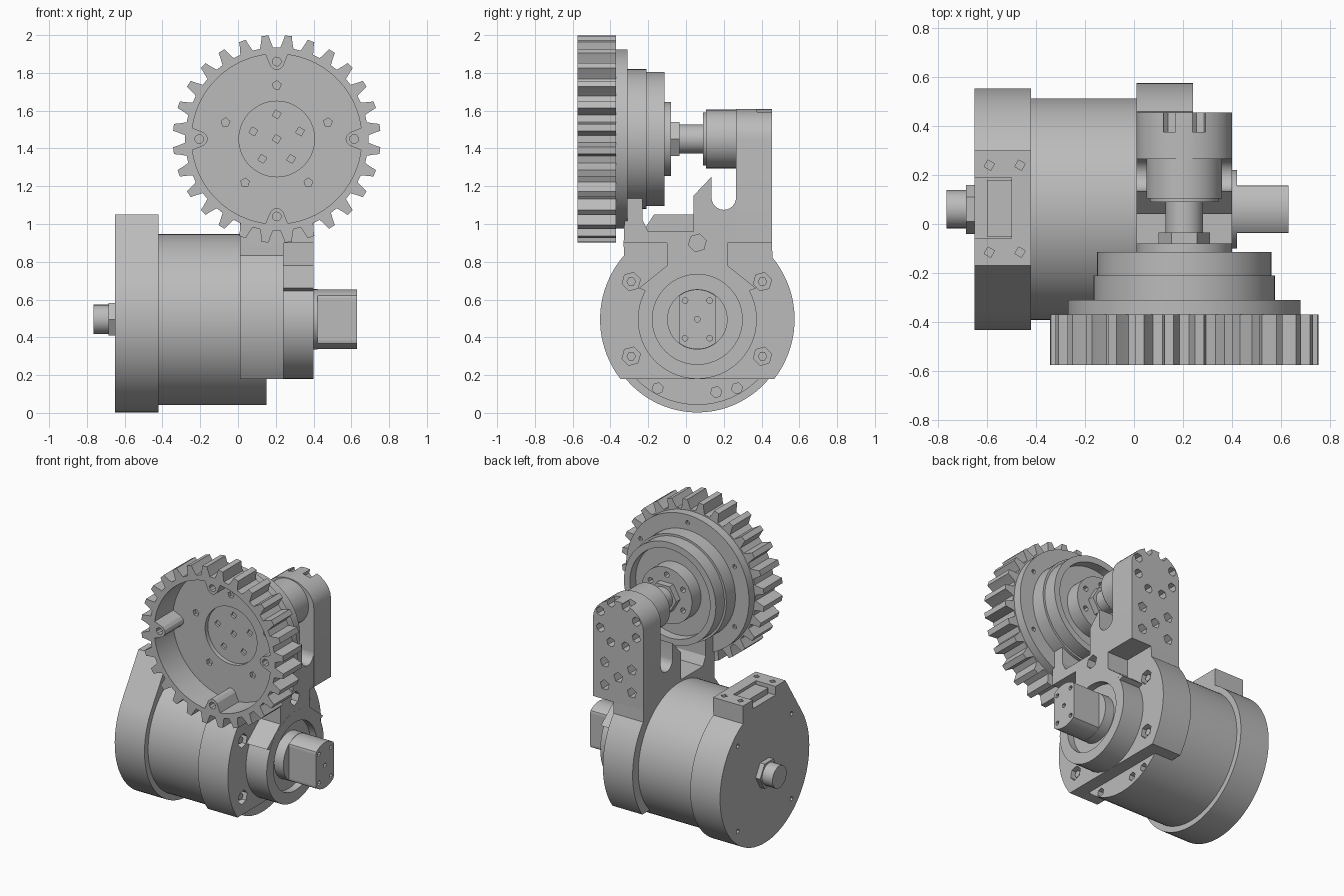
import bpy, bmesh
from math import sin, cos, pi, radians, sqrt

cube = bpy.data.objects.get("Cube")
if cube:
    bpy.data.objects.remove(cube, do_unlink=True)

steel = bpy.data.materials.new("plain grey metal")
steel.use_nodes = True
GREY = (0.5, 0.5, 0.5, 1)
steel.diffuse_color = GREY
steel.node_tree.nodes["Principled BSDF"].inputs["Base Color"].default_value = GREY

parts = []
MOTOR = (0.06, 0.495)   # motor axis, (y, z)
WHEEL = (0.205, 1.45)   # wheel axis, (x, z)


def arc(c, r, a0, a1, n):
    """Points on an arc, angles in degrees."""
    steps = [radians(a0 + (a1 - a0) * i / n) for i in range(n + 1)]
    return [(c[0] + r * cos(t), c[1] + r * sin(t)) for t in steps]


def circle(c, r, n=64, turn=0):
    return arc(c, r, turn, turn + 360, n)[:-1]


def prism(name, axis, pts, a, b, keep=True):
    """Extrude an outline along x (outline in y, z), y (x, z) or z (x, y)."""
    place = {"x": lambda p, d: (d, p[0], p[1]),
             "y": lambda p, d: (p[0], d, p[1]),
             "z": lambda p, d: (p[0], p[1], d)}[axis]
    bm = bmesh.new()
    low = [bm.verts.new(place(p, a)) for p in pts]
    high = [bm.verts.new(place(p, b)) for p in pts]
    bm.faces.new(low)
    bm.faces.new(high)
    for i in range(len(pts)):
        j = (i + 1) % len(pts)
        bm.faces.new((low[i], low[j], high[j], high[i]))
    bmesh.ops.recalc_face_normals(bm, faces=bm.faces)
    me = bpy.data.meshes.new(name)
    bm.to_mesh(me)
    bm.free()
    me.materials.append(steel)
    ob = bpy.data.objects.new(name, me)
    bpy.context.collection.objects.link(ob)
    if keep:
        parts.append(ob)
    return ob


def rod(name, axis, c, r, a, b, n=64):
    return prism(name, axis, circle(c, r, n), a, b)


def cut(ob, axis, pts, a, b):
    tool = prism("cutter", axis, pts, a, b, keep=False)
    tool.hide_render = True
    mod = ob.modifiers.new("cut", "BOOLEAN")
    mod.operation, mod.solver, mod.object = "DIFFERENCE", "EXACT", tool
    bpy.context.view_layer.objects.active = ob
    bpy.ops.object.modifier_apply(modifier=mod.name)
    bpy.data.objects.remove(tool, do_unlink=True)


def drill(ob, axis, centres, r, a, b, n=6):
    for c in centres:
        cut(ob, axis, circle(c, r, n, 15), a, b)


def box(x0, x1, y0, y1):
    return [(x0, y0), (x1, y0), (x1, y1), (x0, y1)]


# Motor body and end cap with a terminal block on top
body = rod("motor_body", "x", MOTOR, 0.4525, -0.43, 0.15, 96)
drill(body, "x", [(-0.15, 0.13), (0.16, 0.11), (0.27, 0.13)], 0.03, 0.1, 0.2)
cap = prism("motor_end_cap", "x",
            [(0.3, 1.05), (-0.17, 1.05)] + arc(MOTOR, 0.4925, 148, 421, 80), -0.65, -0.42)
cut(cap, "z", box(-0.7, -0.5, -0.06, 0.19), 0.99, 1.1)
drill(cap, "z", [(x, y) for x in (-0.59, -0.465) for y in (-0.115, 0.24)], 0.022, 1.0, 1.1, 4)
drill(cap, "x", circle(MOTOR, 0.42, 4, 45), 0.016, -0.7, -0.62)
prism("terminal_connector", "z", box(-0.6, -0.5, -0.05, 0.18), 0.98, 1.03)
rod("rear_nut", "x", MOTOR, 0.1, -0.685, -0.64, 6)
rod("rear_shaft", "x", MOTOR, 0.078, -0.765, -0.68, 24)

# Bracket: saddle with U slot and front post, in two layers
upper = ([(0.265, 0.9)] + arc((0.2, 1.14), 0.065, 0, -180, 12)
         + [(0.135, 1.25), (0.04, 1.15), (0.04, 0.96), (-0.2, 0.96),
            (-0.23, 1.02), (-0.23, 1.19), (-0.32, 1.19), (-0.33, 0.9)])
plate = prism("bracket_plate", "x",
              arc(MOTOR, 0.515, -37.7, 39.4, 20) + [(0.455, 0.9)] + upper
              + arc(MOTOR, 0.515, 139, 217.7, 20), 0.01, 0.24)
screws = [(y, z) for y in (-0.29, 0.405) for z in (0.3, 0.695)]
drill(plate, "x", screws, 0.05, 0.19, 0.3)
web = prism("bracket_web", "x",
            upper + [(-0.1, 0.9), (-0.1, 0.78), (-0.25, 0.66)]
            + arc(MOTOR, 0.27, 150, 30, 16)
            + [(0.37, 0.66), (0.22, 0.78), (0.22, 0.9)], 0.24, 0.399)
drill(web, "x", [(0.06, 0.9)], 0.048, 0.3, 0.5)
for i, c in enumerate(screws):
    rod("flange_screw_%d" % (i + 1), "x", c, 0.025, 0.18, 0.225, 6)

# Upright arm with rounded top and drilled back
top = [(WHEEL[0] + 0.195 * cos(t * pi / 16), 1.45 + 0.16 * sin(t * pi / 16)) for t in range(17)]
arm = prism("bracket_arm", "y", [(0.01, 0.9), (0.4, 0.9)] + top, 0.265, 0.455)
drill(arm, "y", circle(WHEEL, 0.15, 8, 22.5), 0.032, 0.375, 0.5)
drill(arm, "y", [(x, z) for x in (0.1, 0.31) for z in (1.0, 1.16)] + [(0.205, 1.08)],
      0.036, 0.375, 0.5, 5)

# Drive ring and output shaft
ring = rod("drive_ring", "x", MOTOR, 0.315, 0.24, 0.4)
cut(ring, "x", circle(MOTOR, 0.238), 0.35, 0.5)
rod("output_collar", "x", MOTOR, 0.16, 0.34, 0.42)
flat = [(MOTOR[0] + max(-0.0975, min(0.0975, y - MOTOR[0])), z)
        for y, z in circle(MOTOR, 0.158, 64, 2.8)]
shaft = prism("output_shaft", "x", flat, 0.41, 0.63)
drill(shaft, "x", [(MOTOR[0] + a, MOTOR[1] + b) for a in (-0.065, 0.065)
                   for b in (-0.1, 0.1)] + [MOTOR], 0.016, 0.59, 0.7)

# Toothed wheel rim, with an inner opening that leaves four lugs
TEETH = 28
teeth = []
for i in range(TEETH):
    for off, r in ((-0.32, 0.485), (-0.2, 0.525), (-0.15, 0.55),
                   (0.15, 0.55), (0.2, 0.525), (0.32, 0.485)):
        t = 2 * pi * (i + 0.5 + off) / TEETH
        teeth.append((WHEEL[0] + r * cos(t), WHEEL[1] + r * sin(t)))
rim = prism("toothed_rim", "y", teeth, -0.575, -0.37)
opening = []
for i in range(144):
    t = 2 * pi * i / 144
    d = (t + pi / 4) % (pi / 2) - pi / 4
    r = 0.45 - 0.085 * sqrt(max(0, 1 - (d / 0.13) ** 2))
    opening.append((WHEEL[0] + r * cos(t), WHEEL[1] + r * sin(t)))
cut(rim, "y", opening, -0.7, -0.3)
drill(rim, "y", circle(WHEEL, 0.41, 4), 0.024, -0.7, -0.45, 8)

# Wheel flange and stepped hub behind it
flange = rod("wheel_flange", "y", WHEEL, 0.475, -0.37, -0.31, 96)
cut(flange, "y", circle(WHEEL, 0.2), -0.4, -0.34)
drill(flange, "y", circle(WHEEL, 0.285, 5, 90), 0.024, -0.4, -0.345, 5)
drill(flange, "y", circle(WHEEL, 0.13, 5, 90) + [WHEEL], 0.024, -0.4, -0.325, 4)
drill(flange, "y", circle(WHEEL, 0.42, 6, 30), 0.016, -0.33, -0.25)
rod("hub_step", "y", WHEEL, 0.37, -0.32, -0.21)
drum = rod("hub_drum", "y", WHEEL, 0.355, -0.21, -0.115)
cut(drum, "y", circle(WHEEL, 0.31), -0.18, 0)
hub = rod("hub_disc", "y", WHEEL, 0.195, -0.19, -0.08)
drill(hub, "y", circle(WHEEL, 0.145, 6, 30), 0.02, -0.12, 0)

# Axle, nut and the bearing boss on the arm
rod("axle_nut", "y", WHEEL, 0.105, -0.1, -0.035, 6)
rod("axle", "y", WHEEL, 0.077, -0.05, 0.12, 32)
rod("boss_nose", "y", WHEEL, 0.14, 0.09, 0.11)
rod("bearing_boss", "y", WHEEL, 0.155, 0.105, 0.27)

# Smooth round walls, keep edges sharp
bpy.ops.object.select_all(action="DESELECT")
for ob in parts:
    ob.select_set(True)
bpy.context.view_layer.objects.active = parts[0]
bpy.ops.object.shade_smooth_by_angle(angle=radians(25))
